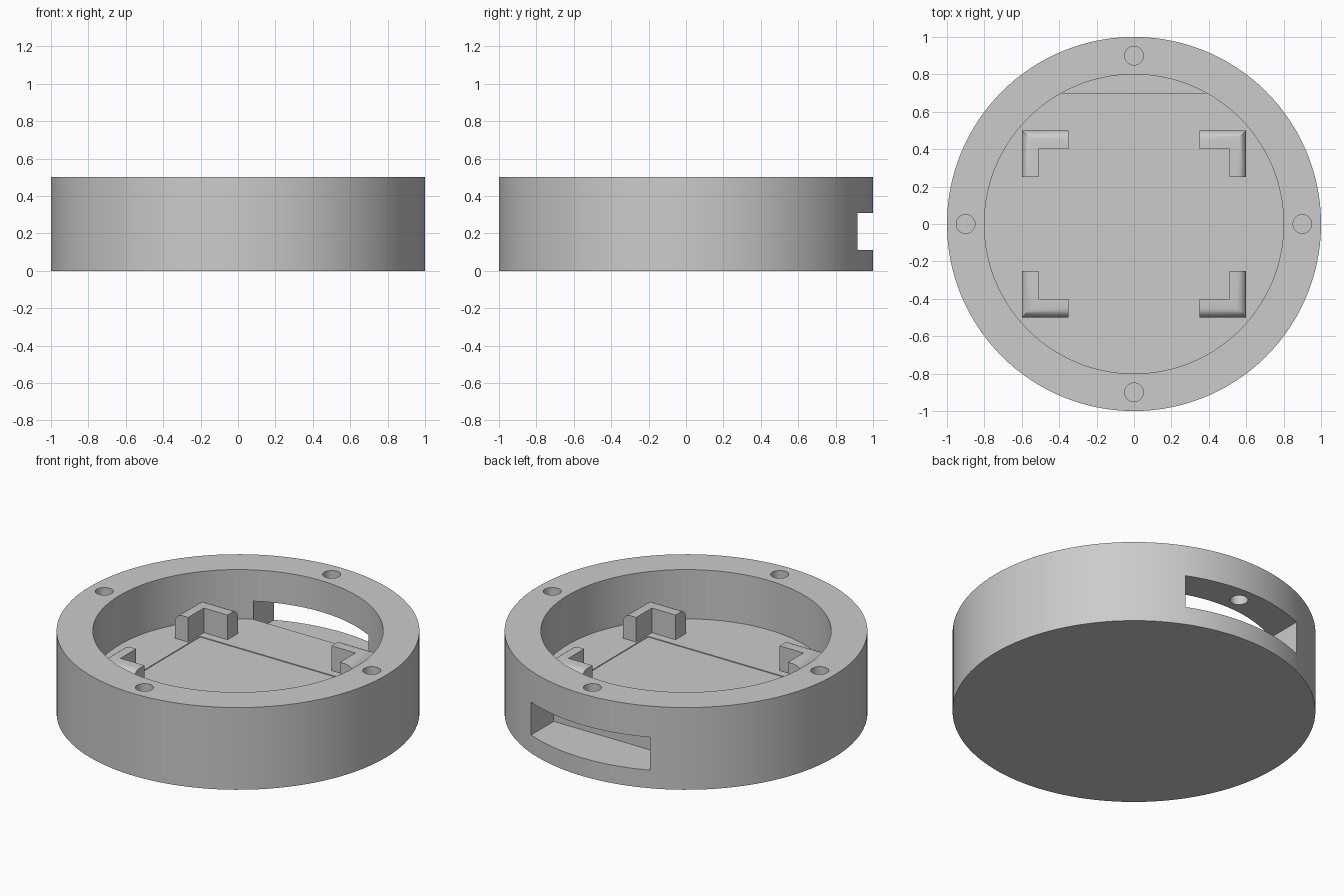
import bpy
import bmesh
from math import radians, cos, sin, pi

cube = bpy.data.objects.get("Cube")
if cube:
    bpy.data.objects.remove(cube, do_unlink=True)

grey = bpy.data.materials.new("plain grey")
grey.use_nodes = True
COLOUR = (0.6, 0.6, 0.6, 1)
grey.diffuse_color = COLOUR
grey.node_tree.nodes["Principled BSDF"].inputs["Base Color"].default_value = COLOUR

FLOOR = 0.2
HEIGHT = 0.5


def cylinder(name, radius, z0, z1, x=0, y=0, sides=128):
    bpy.ops.mesh.primitive_cylinder_add(
        vertices=sides, radius=radius, depth=z1 - z0, location=(x, y, (z0 + z1) / 2))
    ob = bpy.context.object
    ob.name = name
    ob.data.materials.append(grey)
    return ob


def box(name, x0, x1, y0, y1, z0, z1):
    bpy.ops.mesh.primitive_cube_add(
        size=1, location=((x0 + x1) / 2, (y0 + y1) / 2, (z0 + z1) / 2))
    ob = bpy.context.object
    ob.name = name
    ob.scale = (x1 - x0, y1 - y0, z1 - z0)
    ob.data.materials.append(grey)
    return ob


def select(ob):
    bpy.ops.object.select_all(action='DESELECT')
    ob.select_set(True)
    bpy.context.view_layer.objects.active = ob


def cut(target, cutter):
    cutter.hide_render = True
    select(target)
    mod = target.modifiers.new("cut", 'BOOLEAN')
    mod.operation = 'DIFFERENCE'
    mod.solver = 'EXACT'
    mod.object = cutter
    bpy.ops.object.modifier_apply(modifier=mod.name)
    bpy.data.objects.remove(cutter, do_unlink=True)


# Round housing with an open cavity
housing = cylinder("housing", 1, 0, HEIGHT)
cut(housing, cylinder("cavity_cutter", 0.8, FLOOR, HEIGHT + 0.1))

# Shallow rectangular recess in the floor
cut(housing, box("recess_cutter", -0.5, 0.5, -0.35, 0.35, FLOOR - 0.005, FLOOR + 0.05))

# Slot through the back wall, dipping below the floor
cut(housing, box("slot_cutter", -0.4, 0.4, 0.7, 1.1, 0.11, 0.31))

# Four screw holes in the rim
for i in range(4):
    a = i * pi / 2
    cut(housing, cylinder("hole_cutter", 0.05, 0.2, HEIGHT + 0.1,
                          0.9 * cos(a), 0.9 * sin(a), sides=32))

select(housing)
bpy.ops.object.shade_smooth_by_angle(angle=radians(30))

# L-shaped corner brackets with rounded outer top edges
outline = [(0.6, 0.5), (0.35, 0.5), (0.35, 0.4), (0.51, 0.4), (0.51, 0.25), (0.6, 0.25)]
bm = bmesh.new()
base = bm.faces.new([bm.verts.new((x, y, FLOOR - 0.01)) for x, y in outline])
top = bmesh.ops.extrude_face_region(bm, geom=[base])
top_verts = [g for g in top["geom"] if isinstance(g, bmesh.types.BMVert)]
bmesh.ops.translate(bm, verts=top_verts, vec=(0, 0, 0.16))
bmesh.ops.recalc_face_normals(bm, faces=bm.faces)


def is_outer_top(edge):
    a, b = (v.co for v in edge.verts)
    on_top = min(a.z, b.z) > FLOOR + 0.1
    return on_top and (min(a.x, b.x) > 0.59 or min(a.y, b.y) > 0.49)


bmesh.ops.bevel(bm, geom=[e for e in bm.edges if is_outer_top(e)], offset=0.05,
                offset_type='OFFSET', segments=5, profile=0.5, affect='EDGES')
mesh = bpy.data.meshes.new("corner_brackets")
bm.to_mesh(mesh)
bm.free()
brackets = bpy.data.objects.new("corner_brackets", mesh)
bpy.context.collection.objects.link(brackets)
mesh.materials.append(grey)
select(brackets)
bpy.ops.object.shade_smooth_by_angle(angle=radians(30))
mirror = brackets.modifiers.new("four_corners", 'MIRROR')
mirror.use_axis = (True, True, False)
